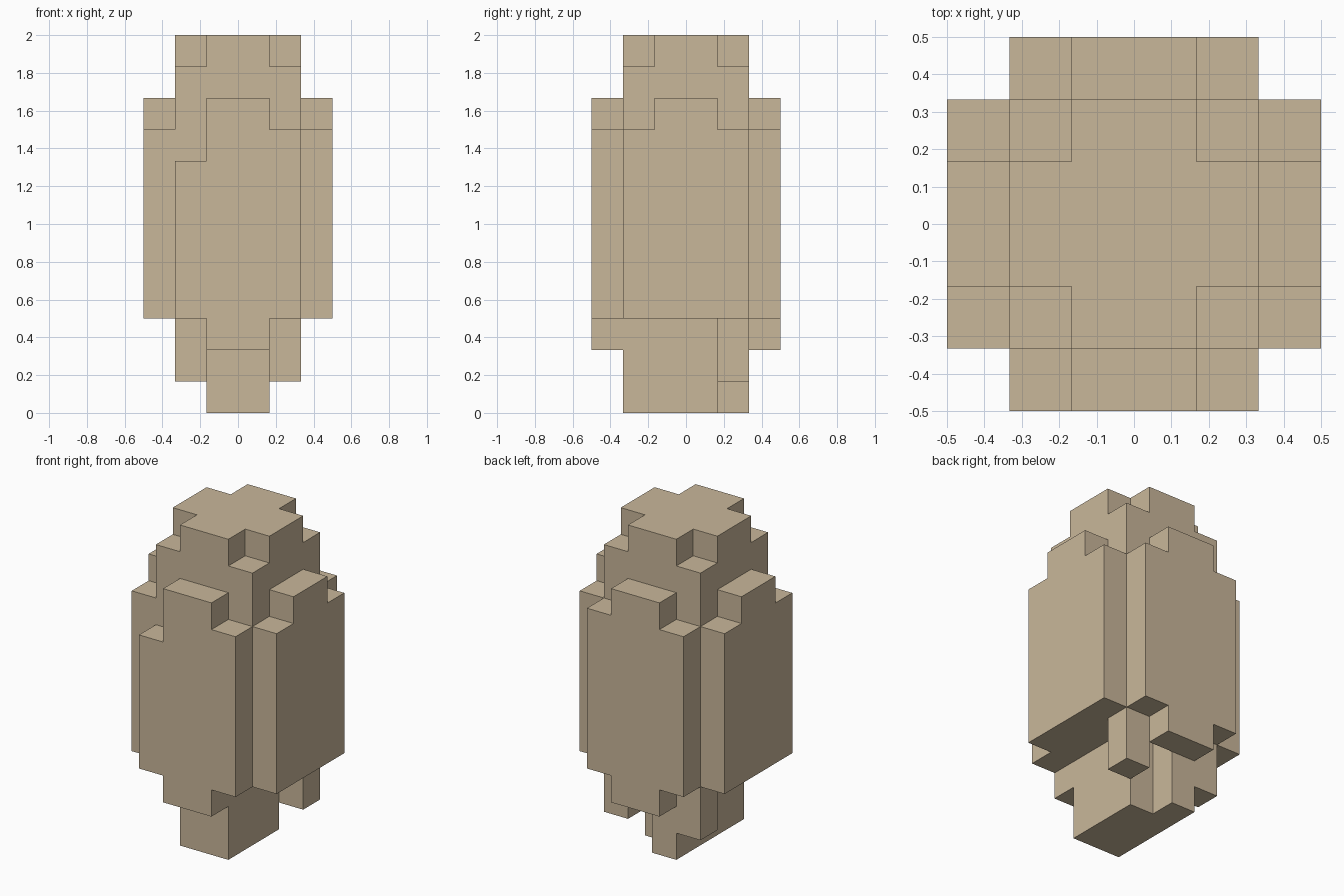
import bpy
import bmesh
from math import pi
from mathutils import Matrix, Vector

U = 1 / 6  # one block

cube = bpy.data.objects.get("Cube")
if cube:
    bpy.data.objects.remove(cube, do_unlink=True)

# Single flat colour
tan = bpy.data.materials.new("sandy_tan")
tan.use_nodes = True
colour = (0.584, 0.474, 0.323, 1)
tan.diffuse_color = colour
tan.node_tree.nodes["Principled BSDF"].inputs["Base Color"].default_value = colour


def prism(name, outline, low, high, matrix=Matrix()):
    """Extrude an outline, given in blocks, from low to high."""
    bm = bmesh.new()
    face = bm.faces.new([bm.verts.new((a, b, low)) for a, b in outline])
    grown = bmesh.ops.extrude_face_region(bm, geom=[face])["geom"]
    verts = [v for v in grown if isinstance(v, bmesh.types.BMVert)]
    bmesh.ops.translate(bm, verts=verts, vec=Vector((0, 0, high - low)))
    bm.transform(Matrix.Scale(U, 4) @ matrix)
    bmesh.ops.recalc_face_normals(bm, faces=bm.faces)
    mesh = bpy.data.meshes.new(name)
    bm.to_mesh(mesh)
    bm.free()
    mesh.materials.append(tan)
    obj = bpy.data.objects.new(name, mesh)
    bpy.context.collection.objects.link(obj)
    return obj


def rect(x0, y0, x1, y1):
    return [(x0, y0), (x1, y0), (x1, y1), (x0, y1)]


def plate(name, angle, left_top=9, tongue=True):
    """Stepped slab on one side of the body; angle 0 is the front."""
    bottom = [(-2, 3), (-1, 3), (-1, 2), (1, 2), (1, 3), (2, 3)] if tongue else [(-2, 3), (2, 3)]
    top = [(2, 9), (1, 9), (1, 10), (-1, 10), (-1, left_top), (-2, left_top)]
    turn = Matrix.Rotation(angle, 4, "Z") @ Matrix.Rotation(pi / 2, 4, "X")
    return prism(name, bottom + top, 2, 3, turn)


# Body core and its cross-shaped cap
prism("body_core", rect(-2, -2, 2, 2), 3, 11)
cross = [(-2, -1), (-1, -1), (-1, -2), (1, -2), (1, -1), (2, -1),
         (2, 1), (1, 1), (1, 2), (-1, 2), (-1, 1), (-2, 1)]
prism("top_cap", cross, 11, 12)

# Side plates
plate("front_plate", 0, left_top=8)
plate("left_plate", pi / 2, tongue=False)
plate("back_plate", pi)
plate("right_plate", -pi / 2, tongue=False)

# Foot with a notched back corner, and two small rear lugs
prism("foot", [(-1, -2), (1, -2), (1, 1), (0, 1), (0, 2), (-1, 2)], 0, 3)
prism("left_rear_lug", rect(1, 1, 2, 2), 1, 3)
prism("right_rear_lug", rect(-2, 1, -1, 2), 1, 3)
